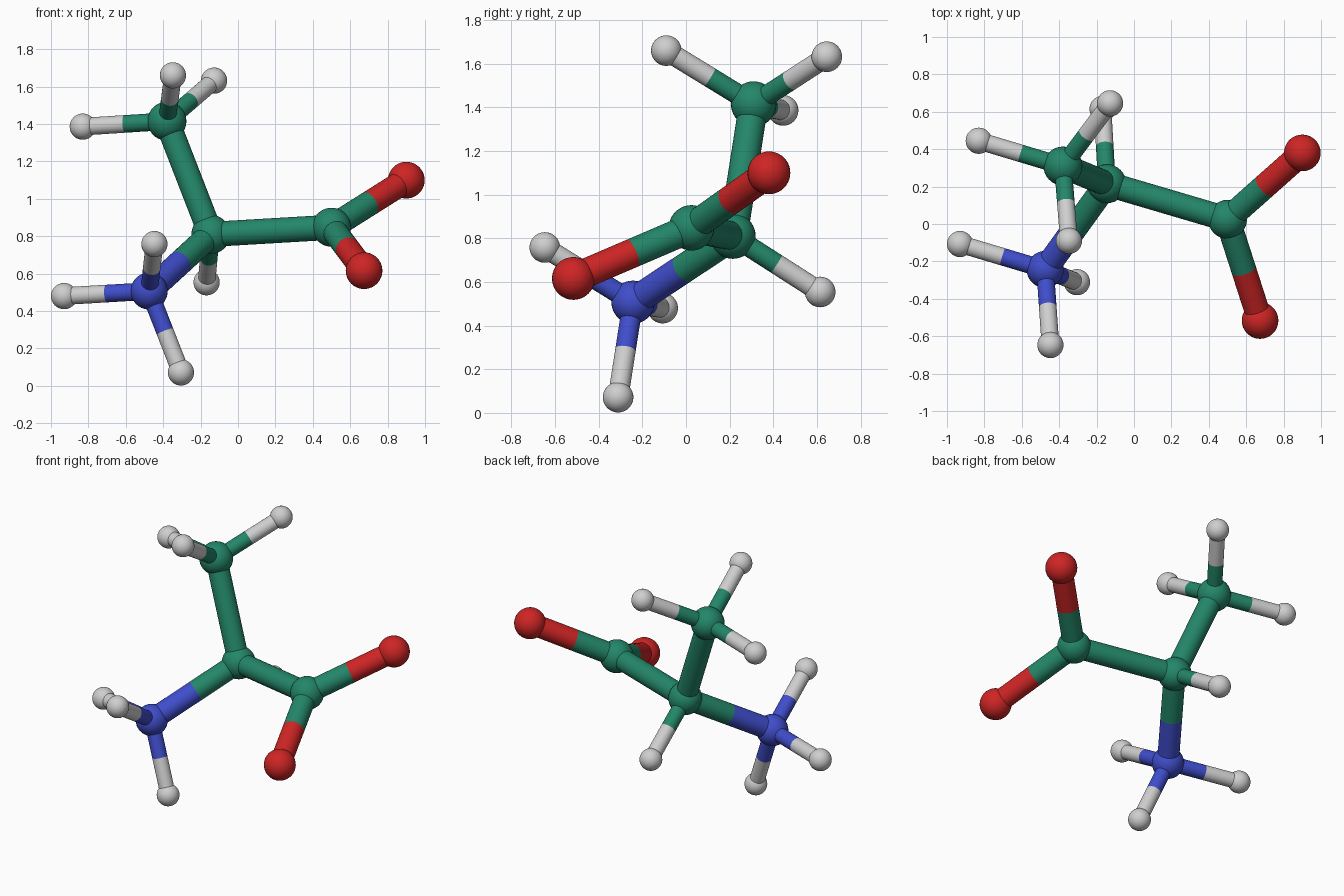
import bpy
from mathutils import Vector

cube = bpy.data.objects.get("Cube")
if cube:
    bpy.data.objects.remove(cube, do_unlink=True)


def material(name, rgb):
    mat = bpy.data.materials.new(name)
    mat.use_nodes = True
    colour = (*rgb, 1.0)
    mat.diffuse_color = colour
    mat.node_tree.nodes["Principled BSDF"].inputs["Base Color"].default_value = colour
    return mat


# Each element has a colour and a ball radius
ELEMENTS = {
    "carbon": (material("green", (0.017, 0.24, 0.14)), 0.104),
    "nitrogen": (material("blue", (0.05, 0.075, 0.60)), 0.099),
    "oxygen": (material("red", (0.62, 0.018, 0.018)), 0.098),
    "hydrogen": (material("light_grey", (0.62, 0.62, 0.62)), 0.07),
}
THICK, THIN = 0.067, 0.047

# Atom name: element, centre
ATOMS = {
    "centre_carbon": ("carbon", (-0.145, 0.215, 0.81)),
    "top_carbon": ("carbon", (-0.38, 0.31, 1.415)),
    "side_carbon": ("carbon", (0.50, 0.025, 0.848)),
    "nitrogen": ("nitrogen", (-0.475, -0.243, 0.507)),
    "back_oxygen": ("oxygen", (0.90, 0.38, 1.10)),
    "front_oxygen": ("oxygen", (0.674, -0.516, 0.616)),
    "centre_hydrogen": ("hydrogen", (-0.168, 0.615, 0.554)),
    "top_hydrogen_right": ("hydrogen", (-0.83, 0.445, 1.386)),
    "top_hydrogen_front": ("hydrogen", (-0.348, -0.09, 1.66)),
    "top_hydrogen_back": ("hydrogen", (-0.128, 0.645, 1.632)),
    "low_hydrogen_right": ("hydrogen", (-0.93, -0.107, 0.48)),
    "low_hydrogen_front": ("hydrogen", (-0.447, -0.647, 0.758)),
    "low_hydrogen_bottom": ("hydrogen", (-0.305, -0.311, 0.072)),
}

BONDS = {
    "centre_carbon": ["top_carbon", "side_carbon", "nitrogen", "centre_hydrogen"],
    "side_carbon": ["back_oxygen", "front_oxygen"],
    "top_carbon": ["top_hydrogen_right", "top_hydrogen_front", "top_hydrogen_back"],
    "nitrogen": ["low_hydrogen_right", "low_hydrogen_front", "low_hydrogen_bottom"],
}


def finish(name, mat):
    obj = bpy.context.object
    obj.name = name
    obj.data.materials.append(mat)
    bpy.ops.object.shade_smooth_by_angle()


def rod(name, start, end, radius, mat):
    axis = end - start
    bpy.ops.mesh.primitive_cylinder_add(
        vertices=32, radius=radius, depth=axis.length,
        location=(start + end) / 2,
        rotation=axis.to_track_quat("Z", "Y").to_euler())
    finish(name, mat)


# Balls
for name, (element, centre) in ATOMS.items():
    mat, radius = ELEMENTS[element]
    bpy.ops.mesh.primitive_uv_sphere_add(
        segments=32, ring_count=20, radius=radius, location=centre)
    finish(name + "_ball", mat)

# Rods, split halfway between the two end colours
for first, partners in BONDS.items():
    for second in partners:
        (kind_a, a), (kind_b, b) = ATOMS[first], ATOMS[second]
        a, b = Vector(a), Vector(b)
        radius = THIN if kind_b == "hydrogen" else THICK
        middle = (a + b) / 2
        rod(f"{first}_to_{second}_inner_rod", a, middle, radius, ELEMENTS[kind_a][0])
        rod(f"{first}_to_{second}_outer_rod", middle, b, radius, ELEMENTS[kind_b][0])
